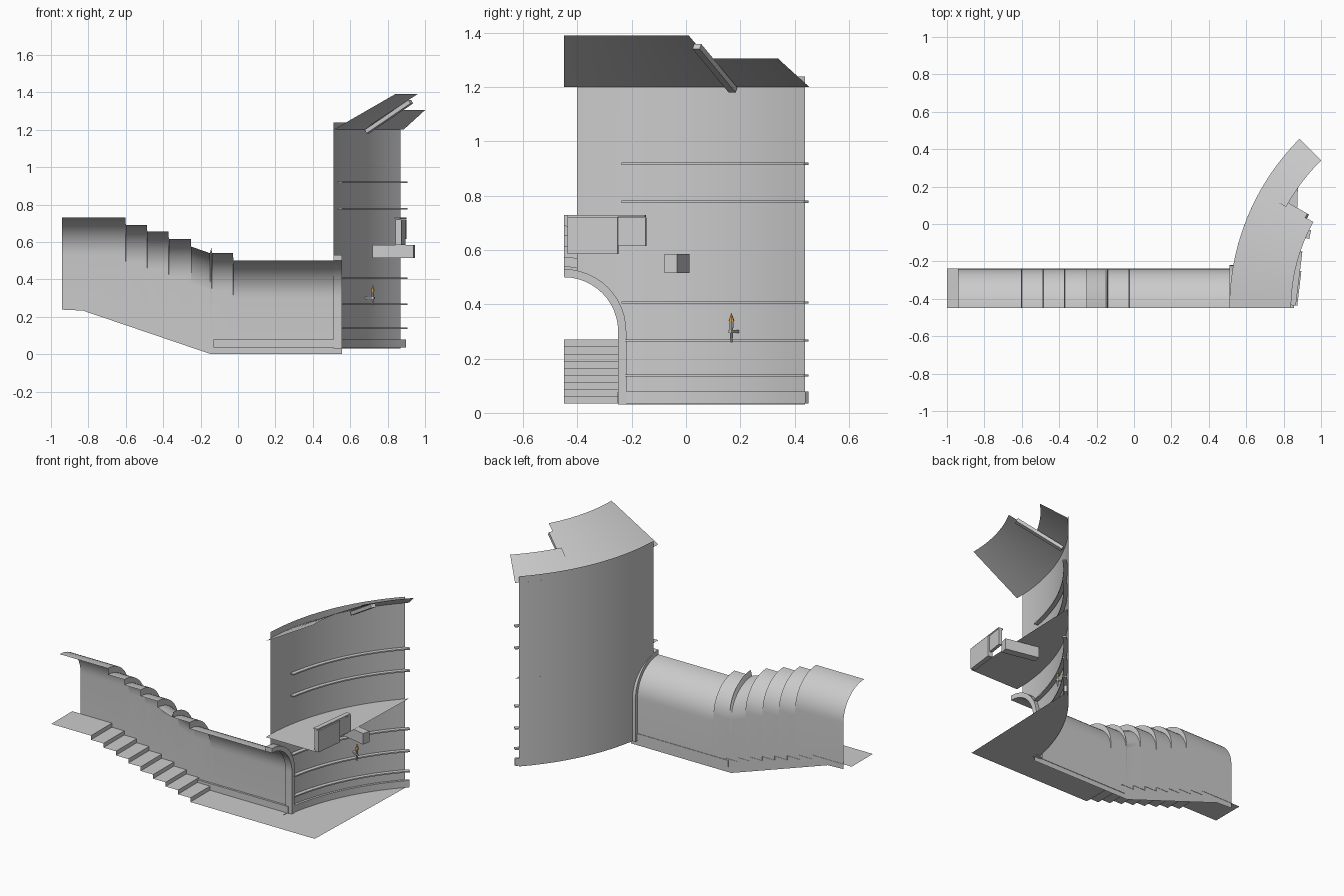
import bpy, bmesh
from math import sin, cos, radians, asin, sqrt, pi
from mathutils import Matrix, Vector

if "Cube" in bpy.data.objects:
    bpy.data.objects.remove(bpy.data.objects["Cube"])

CX, CY, R = 1.79, -0.45, 1.28      # tower axis and wall radius


def polar(r, deg, z):
    a = radians(deg)
    return (CX - r * cos(a), CY + r * sin(a), z)


def span(a, b, n):
    return [a + (b - a) * i / n for i in range(n + 1)]


def make(name, verts, faces, angle=30):
    me = bpy.data.meshes.new(name)
    me.from_pydata([tuple(v) for v in verts], [], faces)
    ob = bpy.data.objects.new(name, me)
    bpy.context.collection.objects.link(ob)
    bpy.ops.object.select_all(action='DESELECT')
    ob.select_set(True)
    bpy.context.view_layer.objects.active = ob
    bpy.ops.object.shade_smooth_by_angle(angle=radians(angle))
    return ob


def loft(name, rows, closed=False, angle=30):
    """Skin a list of equal-length rows; closed rows get end caps."""
    n = len(rows[0])
    verts = [p for row in rows for p in row]
    faces = []
    for i in range(len(rows) - 1):
        for j in range(n if closed else n - 1):
            k = (j + 1) % n
            faces.append((i * n + j, i * n + k, (i + 1) * n + k, (i + 1) * n + j))
    if closed:
        faces += [tuple(range(n))[::-1], tuple(range(len(verts) - n, len(verts)))]
    return make(name, verts, faces, angle)


def ring(name, r0, r1, z0, z1, a0, a1):
    prof = [(r0, z0), (r1, z0), (r1, z1), (r0, z1)]
    return loft(name, [[polar(r, a, z) for r, z in prof] for a in span(a0, a1, 16)], True)


def bar(name, p, q, w, h):
    """Box from p to q with width w and height h."""
    p, q = Vector(p), Vector(q)
    d = (q - p).normalized()
    side = d.cross(Vector((0, 0, 1))).normalized() * w / 2
    up = side.cross(d).normalized() * h / 2
    return loft(name, [[c - side - up, c + side - up, c + side + up, c - side + up] for c in (p, q)], True)


def cone(name, r1, r2, z0, z1, x, y, seg=8):
    bm = bmesh.new()
    bmesh.ops.create_cone(bm, cap_ends=True, segments=seg, radius1=r1, radius2=r2, depth=z1 - z0,
                          matrix=Matrix.Translation((x, y, (z0 + z1) / 2)))
    me = bpy.data.meshes.new(name)
    bm.to_mesh(me)
    bm.free()
    ob = bpy.data.objects.new(name, me)
    bpy.context.collection.objects.link(ob)
    return ob


# Tower wall with an arched doorway cut by the half corridor
def wall_foot(deg, door):
    dy = R * sin(radians(deg))
    return 0.3 + sqrt(max(0.0, 0.22 ** 2 - dy * dy)) if door else 0.03


edge = math_edge = asin(0.22 / R) * 180 / pi
loft("tower_wall_over_door", [[polar(R, a, wall_foot(a, True)), polar(R, a, 1.24)]
                              for a in span(2.2, edge, 12)])
loft("tower_wall", [[polar(R, a, 0.03), polar(R, a, 1.24)] for a in span(edge, 44, 20)])

# Conical ceiling in two stepped pieces with a beam along the seam
for name, r, z, a0, a1 in (("ceiling_large", 0.95, 1.39, 0, 29), ("ceiling_small", 1.117, 1.305, 29, 45)):
    loft(name, [[polar(R, a, 1.2), polar(r, a, z)] for a in span(a0, a1, 12)])
bar("ceiling_beam", polar(1.265, 29.5, 1.19), polar(0.995, 29.5, 1.35), 0.03, 0.022)

# Ground floor and gallery: arc on the wall side, straight on the open side
for name, z in (("tower_floor", 0.035), ("gallery_floor", 0.59)):
    pts = [polar(R, a, z) for a in span(0, 45, 20)] + [(0.855, -0.45, z)]
    make(name, pts, [tuple(range(len(pts)))[::-1]])

# Wall ledges and skirting
for i, z in enumerate((0.138, 0.267, 0.407, 0.778, 0.918)):
    ring(f"wall_ledge_{i + 1}", R - 0.005, 1.25, z - 0.004, z + 0.004, 9.8, 45)
ring("tower_skirting", R - 0.005, 1.26, 0.035, 0.078, 10.3, 45)
bar("corridor_skirting", (-0.13, -0.245, 0.056), (0.53, -0.245, 0.056), 0.016, 0.043)

# Corridor wall and half vault, stepping up with the stairs
tops = [0.50, 0.54, 0.575, 0.615, 0.655, 0.69, 0.73]
cuts = [-0.025, -0.14, -0.25, -0.37, -0.485, -0.6]


def wall_base(x):
    if x > -0.15:
        return 0.002
    return min(0.002 + (-0.15 - x) * 0.34, 0.238)


stations = [(0.555, tops[0]), (0.3, tops[0]), (0.1, tops[0])]
for i, x in enumerate(cuts):
    stations += [(x, tops[i]), (x - 0.001, tops[i + 1])]
    if i == 0:
        stations.insert(-2, (-0.0, tops[0]))
    if i == 1:
        stations.insert(-2, (-0.1499, tops[1]))
stations = sorted(stations + [(-0.83, tops[6]), (-0.94, tops[6])], key=lambda s: -s[0])
rows = []
for x, t in stations:
    row = [(x, -0.24, wall_base(x))]
    for a in span(0, 90, 12):
        row.append((x, -0.45 + 0.21 * cos(radians(a)), t - 0.2 + 0.2 * sin(radians(a))))
    rows.append(row)
loft("corridor_wall_and_vault", rows)

# Floors and stairs as one folded strip
path = [(-1.0, 0.27), (-0.72, 0.27)]
for i in range(9):
    x, z = -0.72 + i * 0.0875, 0.27 - (i + 1) * 0.0261
    path += [(x, z), (x + 0.0875, z)]
path[-1] = (0.52, 0.035)
loft("corridor_floor_and_stairs", [[(x, -0.45, z), (x, -0.238, z)] for x, z in path], angle=20)

# Doorway trim: straight jamb, then quarter arch
rows = []
for t in [None] + span(0, 90, 12):
    c, s = (1, 0) if t is None else (cos(radians(t)), sin(radians(t)))
    base = 0.03 if t is None else 0.3
    rows.append([(x, -0.45 + r * c, base + r * s)
                 for x, r in ((0.51, 0.2), (0.555, 0.2), (0.555, 0.23), (0.51, 0.23))])
loft("door_trim", rows, True)

# Gallery parapet panels and the bracket under the gallery
bar("parapet_front", (0.858, -0.435, 0.653), (0.88, -0.25, 0.653), 0.03, 0.136)
bar("parapet_back", (0.872, -0.275, 0.668), (0.89, -0.147, 0.668), 0.02, 0.105)
bar("parapet_cap", (0.85, -0.435, 0.726), (0.885, -0.15, 0.726), 0.03, 0.008)
bar("gallery_bracket", (0.725, -0.01, 0.55), (0.942, -0.056, 0.55), 0.048, 0.07)

# Torch on the wall
tx, ty, _ = polar(1.235, 30, 0)
cone("torch_handle", 0.004, 0.008, 0.26, 0.34, tx, ty)
bar("torch_holder", polar(R, 30, 0.3), polar(1.225, 30, 0.3), 0.012, 0.01)
flame = cone("torch_flame", 0.011, 0.0, 0.338, 0.37, tx, ty)
mat = bpy.data.materials.new("flame")
mat.diffuse_color = (0.85, 0.4, 0.1, 1)
mat.use_nodes = True
mat.node_tree.nodes["Principled BSDF"].inputs["Base Color"].default_value = mat.diffuse_color
flame.data.materials.append(mat)
